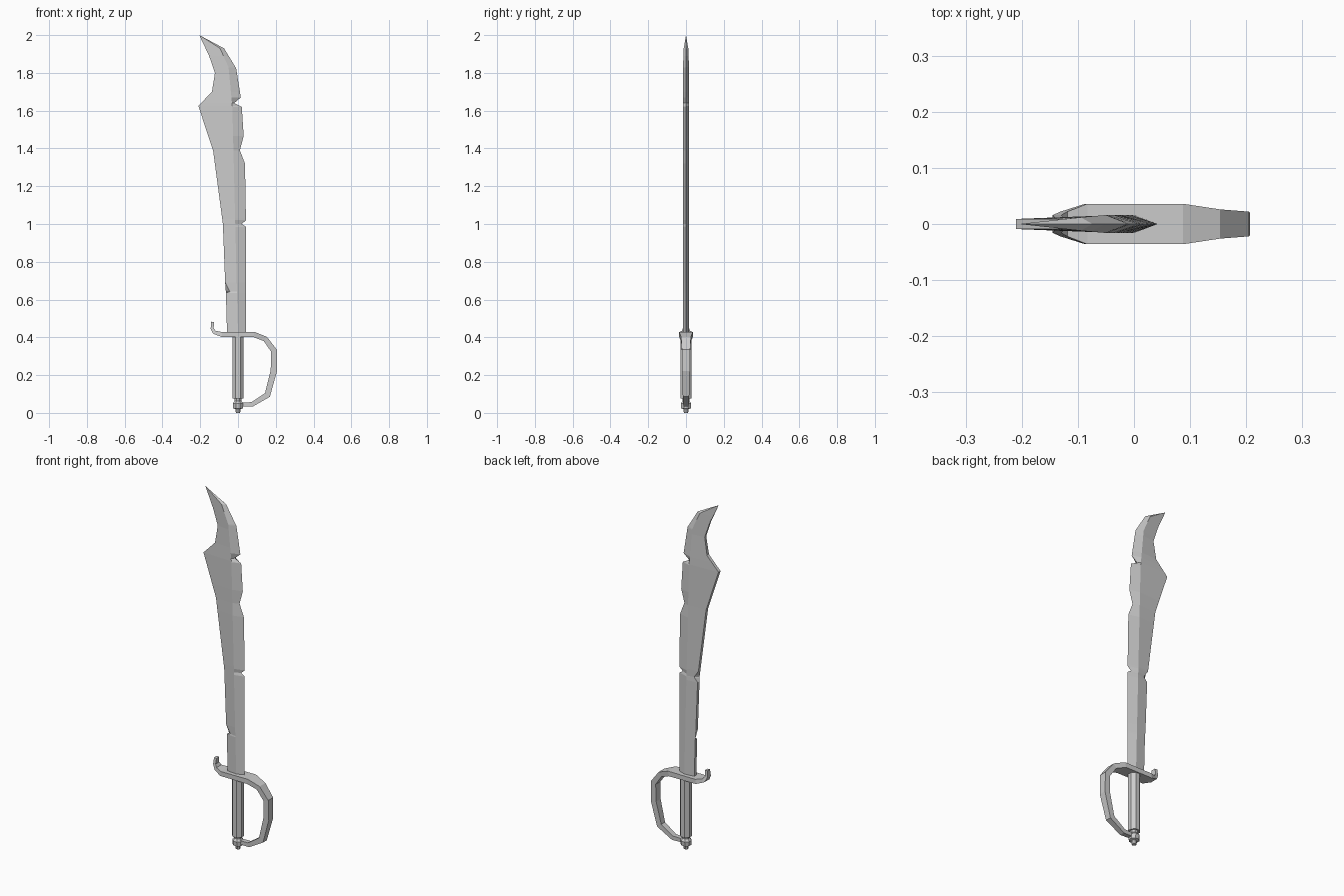
import bpy, bmesh, math
from mathutils import Vector

if "Cube" in bpy.data.objects:
    bpy.data.objects.remove(bpy.data.objects["Cube"])


def loft(name, rings, closed_ends=True):
    """Skin a list of equal-length point rings into one flat-shaded mesh."""
    bm = bmesh.new()
    rows = [[bm.verts.new(p) for p in ring] for ring in rings]
    n = len(rows[0])
    for a, b in zip(rows, rows[1:]):
        for i in range(n):
            j = (i + 1) % n
            bm.faces.new((a[i], a[j], b[j], b[i]))
    if closed_ends:
        bm.faces.new(rows[0])
        bm.faces.new(rows[-1])
    bmesh.ops.remove_doubles(bm, verts=bm.verts, dist=0.0002)
    bmesh.ops.recalc_face_normals(bm, faces=bm.faces)
    mesh = bpy.data.meshes.new(name)
    bm.to_mesh(mesh)
    bm.free()
    obj = bpy.data.objects.new(name, mesh)
    bpy.context.collection.objects.link(obj)
    return obj


def at(profile, z):
    """Linear lookup in a list of (z, value) pairs."""
    for (z0, v0), (z1, v1) in zip(profile, profile[1:]):
        if z0 <= z <= z1:
            return v0 + (v1 - v0) * (z - z0) / (z1 - z0)
    return profile[-1][1]


# Blade: blunt edge on the left, central ridge, notched sharp edge on the right
TIP = (2.0, -0.205)
blunt = [(0.42, -0.058), (0.635, -0.064), (0.69, -0.068), (1.0, -0.08), (1.39, -0.132),
         (1.625, -0.21), (1.70, -0.138), (1.80, -0.122), (1.89, -0.153), TIP]
sharp = [(0.42, 0.042), (0.985, 0.042), (1.0, 0.02), (1.02, 0.042), (1.32, 0.037),
         (1.39, 0.01), (1.465, 0.03), (1.62, 0.02), (1.64, -0.02), (1.67, 0.015),
         (1.825, -0.01), (1.93, -0.074), TIP]
ridge = [(0.42, 0.0), (1.62, -0.03), (1.83, -0.05), (1.93, -0.095), TIP]
ridge_y = [(0.42, 0.016), (1.83, 0.016), (1.93, 0.012), (2.0, 0.0)]
blunt_y = [(0.42, 0.009), (1.70, 0.009), (1.89, 0.005), (2.0, 0.0)]
# Small chips: one on the front face, one on the back face
chip_front = [(0.42, 0), (0.635, 0), (0.642, 0.022), (0.69, 0), (2.0, 0)]
chip_back = [(0.42, 0), (0.965, 0), (0.99, 0.022), (1.03, 0), (2.0, 0)]

levels = sorted({z for p in (blunt, sharp, ridge, chip_front, chip_back) for z, _ in p})
rings = []
for z in levels:
    xl, xm, xr = at(blunt, z), at(ridge, z), at(sharp, z)
    ty, ry = at(blunt_y, z), at(ridge_y, z)
    rings.append([(xl + at(chip_front, z), -ty, z), (xm, -ry, z), (xr, 0, z),
                  (xm, ry, z), (xl + at(chip_back, z), ty, z)])
rings[-1] = [(TIP[1], 0, 2.0 + 0.00001 * i) for i in range(5)]
loft("blade", rings)

# Guard: one strap from the curled quillon, round the hand, to the pommel
path = [  # x, z, half width, half thickness
    (-0.134, 0.482, 0.012, 0.008), (-0.137, 0.448, 0.016, 0.008),
    (-0.125, 0.427, 0.022, 0.010), (-0.085, 0.415, 0.036, 0.013),
    (0.085, 0.415, 0.036, 0.014), (0.145, 0.391, 0.026, 0.014),
    (0.190, 0.330, 0.022, 0.016), (0.190, 0.225, 0.020, 0.017),
    (0.156, 0.095, 0.017, 0.016), (0.075, 0.045, 0.014, 0.012),
    (0.005, 0.045, 0.012, 0.010)]
rings = []
for i, (x, z, w, t) in enumerate(path):
    a, b = path[max(i - 1, 0)], path[min(i + 1, len(path) - 1)]
    here = Vector((x, z))
    d0 = (here - Vector(a[:2])).normalized() if i > 0 else None
    d1 = (Vector(b[:2]) - here).normalized() if i < len(path) - 1 else None
    d = ((d0 or d1) + (d1 or d0)).normalized()
    nx, nz = -d.y * t, d.x * t
    rings.append([(x + nx, -w, z + nz), (x + nx, w, z + nz),
                  (x - nx, w, z - nz), (x - nx, -w, z - nz)])
loft("hand_guard", rings)


def turned(name, profile, sides=8):
    """Faceted turned part from (radius, z) pairs."""
    step = 2 * math.pi / sides
    return loft(name, [[(r * math.cos((k + 0.5) * step), r * math.sin((k + 0.5) * step), z)
                        for k in range(sides)] for r, z in profile])


# Octagonal grip and stepped pommel
turned("grip", [(0.032, 0.075), (0.032, 0.41)])
turned("pommel", [(0.012, 0.0), (0.015, 0.02), (0.028, 0.024), (0.030, 0.05),
                  (0.020, 0.062), (0.022, 0.08)])
